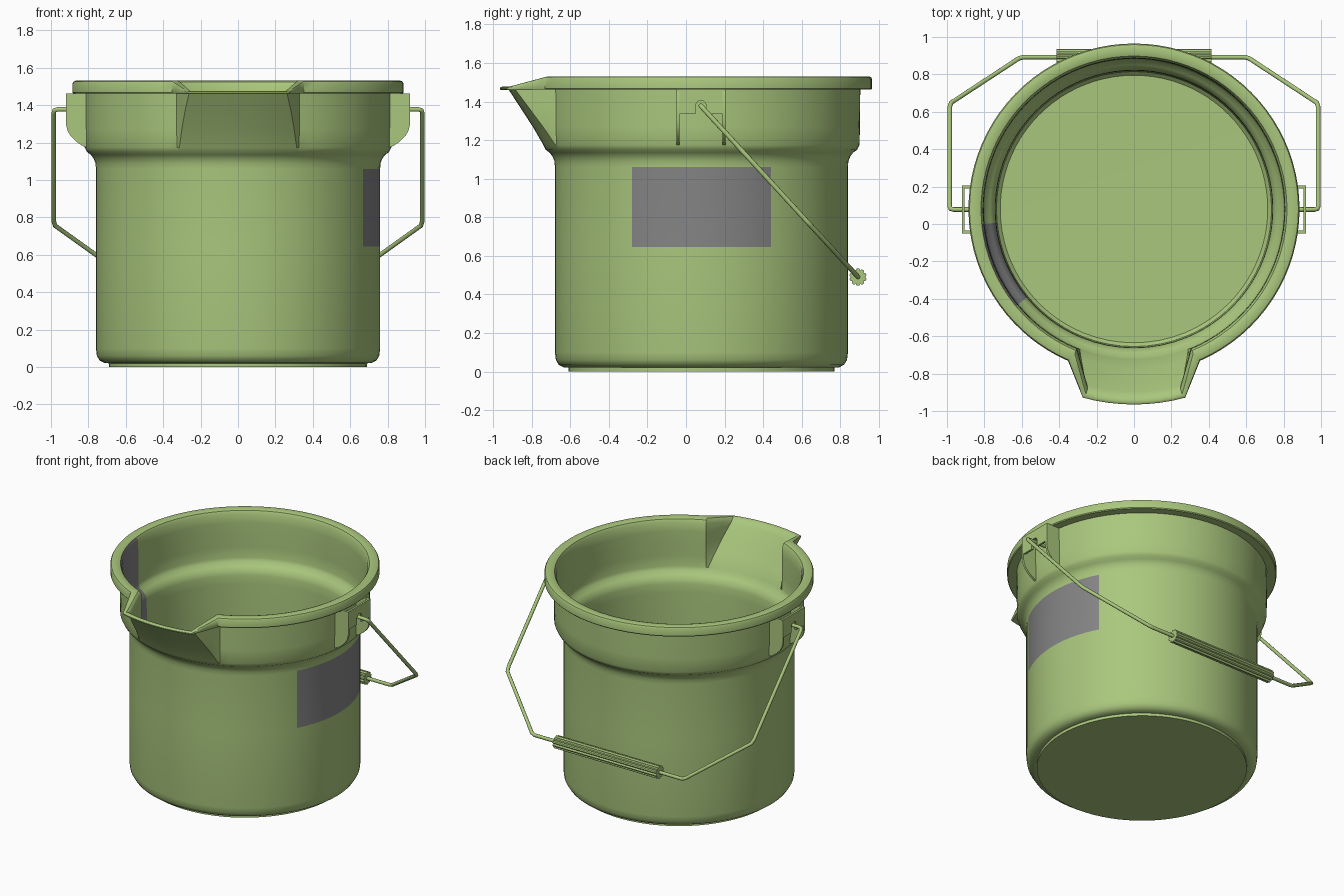
import bpy, bmesh, math
from mathutils import Vector

if "Cube" in bpy.data.objects:
    bpy.data.objects.remove(bpy.data.objects["Cube"], do_unlink=True)

CY = 0.08                     # y of the bucket axis


def material(name, rgb):
    m = bpy.data.materials.new(name)
    m.use_nodes = True
    m.diffuse_color = (*rgb, 1)
    m.node_tree.nodes["Principled BSDF"].inputs["Base Color"].default_value = (*rgb, 1)
    return m


GREEN = material("leaf_green_plastic", (0.40, 0.57, 0.205))
GREY = material("label_grey", (0.235, 0.235, 0.235))


def finish(name, bm, mats=(GREEN,), angle=35):
    bmesh.ops.recalc_face_normals(bm, faces=bm.faces)
    me = bpy.data.meshes.new(name)
    bm.to_mesh(me)
    bm.free()
    ob = bpy.data.objects.new(name, me)
    bpy.context.collection.objects.link(ob)
    for m in mats:
        me.materials.append(m)
    bpy.ops.object.select_all(action='DESELECT')
    bpy.context.view_layer.objects.active = ob
    ob.select_set(True)
    bpy.ops.object.shade_smooth_by_angle(angle=math.radians(angle))
    return ob


def extrude(name, outline, vec):
    """Solid made by pushing a flat outline along vec."""
    bm = bmesh.new()
    f = bm.faces.new([bm.verts.new(p) for p in outline])
    top = bmesh.ops.extrude_face_region(bm, geom=[f])["geom"]
    bmesh.ops.translate(bm, vec=vec, verts=[v for v in top if isinstance(v, bmesh.types.BMVert)])
    return finish(name, bm)


# ---------- bucket shell: lathed profile whose front bulges into a spout ----------
def lerp(a, b, t):
    return a + (b - a) * t


def plain(r, z, a):
    return (r, z, r, z, a, a)          # radius, height, spout radius, spout height, angles


def wall(r, z, r0, z0, r1, z1, a, b):
    """Ring of the upper wall: the spout leans out from (r0, z0) to (r1, z1)."""
    t = (z - z0) / (z1 - z0)
    return (r, z, max(r, lerp(r0, r1, t)), z, a, lerp(a, b, t))


AO, BO, AI, BI = 23.5, 15.2, 22.3, 14.5
outer = [plain(r, z, AO) for r, z in (
    (0, 0), (0.69, 0), (0.69, 0.02), (0.715, 0.022), (0.74, 0.035), (0.755, 0.06), (0.76, 0.1),
    (0.76, 0.645), (0.76, 1.06), (0.762, 1.09), (0.772, 1.115), (0.787, 1.135))]
outer += [wall(r, z, 0.787, 1.135, 1.0, 1.462, AO, BO) for r, z in (
    (0.808, 1.15), (0.82, 1.175), (0.822, 1.27), (0.823, 1.37), (0.824, 1.462))]
rim = [(0.88, 1.462, 1.04, 1.46, AO, BO), (0.885, 1.468, 1.045, 1.464, AO, BO),
       (0.885, 1.516, 1.045, 1.471, AO, BO), (0.879, 1.527, 1.04, 1.475, AO, BO),
       (0.868, 1.531, 1.034, 1.477, AO, BO), (0.835, 1.531, 1.025, 1.477, AI, BI),
       (0.818, 1.525, 1.01, 1.473, AI, BI), (0.807, 1.505, 0.99, 1.458, AI, BI)]
inner = [wall(r, z, 0.77, 1.145, 0.985, 1.455, AI, BI) for r, z in (
    (0.804, 1.44), (0.803, 1.36), (0.803, 1.27), (0.803, 1.19), (0.795, 1.165))]
inner += [plain(r, z, AI) for r, z in (
    (0.77, 1.145), (0.75, 1.12), (0.742, 1.09), (0.74, 1.03), (0.74, 0.65), (0.74, 0.1),
    (0.735, 0.065), (0.715, 0.045), (0, 0.04))]
rows = outer + rim + inner


def polar(r, z, deg):
    p = math.radians(deg)              # measured from the front towards +x
    return Vector((r * math.sin(p), CY - r * math.cos(p), z))


def ring(row):
    """Points of one ring with their angles, front corner first."""
    r, z, rs, zs, a, b = row
    pts = []
    stops = (a, 61.7, 118.3, 180, 275.7, 309.5, 360 - a)
    for s, e in zip(stops, stops[1:]):
        n = math.ceil((e - s) / 4.2 - 0.35)
        pts += [polar(r, z, lerp(s, e, i / n)) for i in range(n)]
    pa, pb = polar(r, z, -a), polar(rs, zs, -b)
    pts += [pa.lerp(pb, i / 3) for i in range(3)]
    pts += [polar(rs, zs, lerp(-b, b, i / 8)) for i in range(8)]
    pa, pb = polar(r, z, a), polar(rs, zs, b)
    pts += [pb.lerp(pa, i / 3) for i in range(3)]
    return pts


bm = bmesh.new()
grid = []
for row in rows:
    # the number of columns must not depend on the row's corner angle
    grid.append([bm.verts.new(p) for p in ring(row)])
count = min(len(g) for g in grid)
first_inner = len(outer) + 6
for i in range(len(rows) - 1):
    zc = (rows[i][1] + rows[i + 1][1]) / 2
    for j in range(count):
        k = (j + 1) % count
        f = bm.faces.new((grid[i][j], grid[i][k], grid[i + 1][k], grid[i + 1][j]))
        mid = polar_mid = f.calc_center_median()
        phi = math.degrees(math.atan2(mid.x, CY - mid.y)) % 360
        label = i < len(outer) and 0.64 < zc < 1.06 and 61.7 < phi < 118.3
        patch = i >= first_inner and 0.65 < zc < 1.52 and 275.7 < phi < 309.5
        f.material_index = int(label or patch)
bmesh.ops.remove_doubles(bm, verts=bm.verts, dist=0.0004)
finish("bucket_shell", bm, (GREEN, GREY))

# ---------- handle sockets on both sides ----------
Y0, Y1, YM = -0.05, 0.205, 0.0775
cheek = [(0.80, 1.464), (0.912, 1.464), (0.92, 1.45), (0.92, 1.30), (0.912, 1.265),
         (0.895, 1.235), (0.868, 1.208), (0.835, 1.185), (0.80, 1.17)]
arch = [(YM + 0.027 * math.cos(t), 1.378 + 0.027 * math.sin(t))
        for t in (math.pi * i / 8 for i in range(9))]
front = [(Y0, 1.464), (Y0, 1.335), (YM - 0.027, 1.335)] + arch[::-1] + \
        [(YM + 0.027, 1.335), (Y1, 1.335), (Y1, 1.464)]
for side, s in (("left", 1), ("right", -1)):
    for part, y in (("front", Y0), ("back", Y1 - 0.016)):
        extrude(f"{side}_socket_{part}_cheek", [(s * x, y, z) for x, z in cheek], (0, 0.016, 0))
    extrude(f"{side}_socket_plate", [(s * 0.905, y, z) for y, z in front], (s * 0.0145, 0, 0))

# ---------- wire handle ----------
half = [(0.83, 0.0775, 1.378), (0.965, 0.0775, 1.378), (0.981, 0.082, 1.373), (0.985, 0.095, 1.358),
        (0.985, 0.625, 0.781), (0.978, 0.648, 0.756), (0.615, 0.886, 0.497), (0.59, 0.892, 0.49)]
path = half + [(-x, y, z) for x, y, z in reversed(half)]
cu = bpy.data.curves.new("wire_handle", 'CURVE')
cu.dimensions = '3D'
cu.bevel_depth = 0.0125
cu.bevel_resolution = 3
cu.use_fill_caps = True
sp = cu.splines.new('POLY')
sp.points.add(len(path) - 1)
for p, co in zip(sp.points, path):
    p.co = (*co, 1)
cu.materials.append(GREEN)
wire = bpy.data.objects.new("wire_handle", cu)
bpy.context.collection.objects.link(wire)
bpy.ops.object.select_all(action='DESELECT')
bpy.context.view_layer.objects.active = wire
wire.select_set(True)
bpy.ops.object.convert(target='MESH')
bpy.ops.object.shade_smooth_by_angle(angle=math.radians(50))

# ---------- ribbed grip ----------
ribs = 10
outline = []
for i in range(ribs * 6):
    t = 2 * math.pi * i / (ribs * 6)
    r = (0.036, 0.042, 0.045, 0.045, 0.045, 0.042)[i % 6]
    outline.append((-0.415, 0.892 + r * math.cos(t), 0.49 + r * math.sin(t)))
extrude("handle_grip", outline, (0.83, 0, 0))
